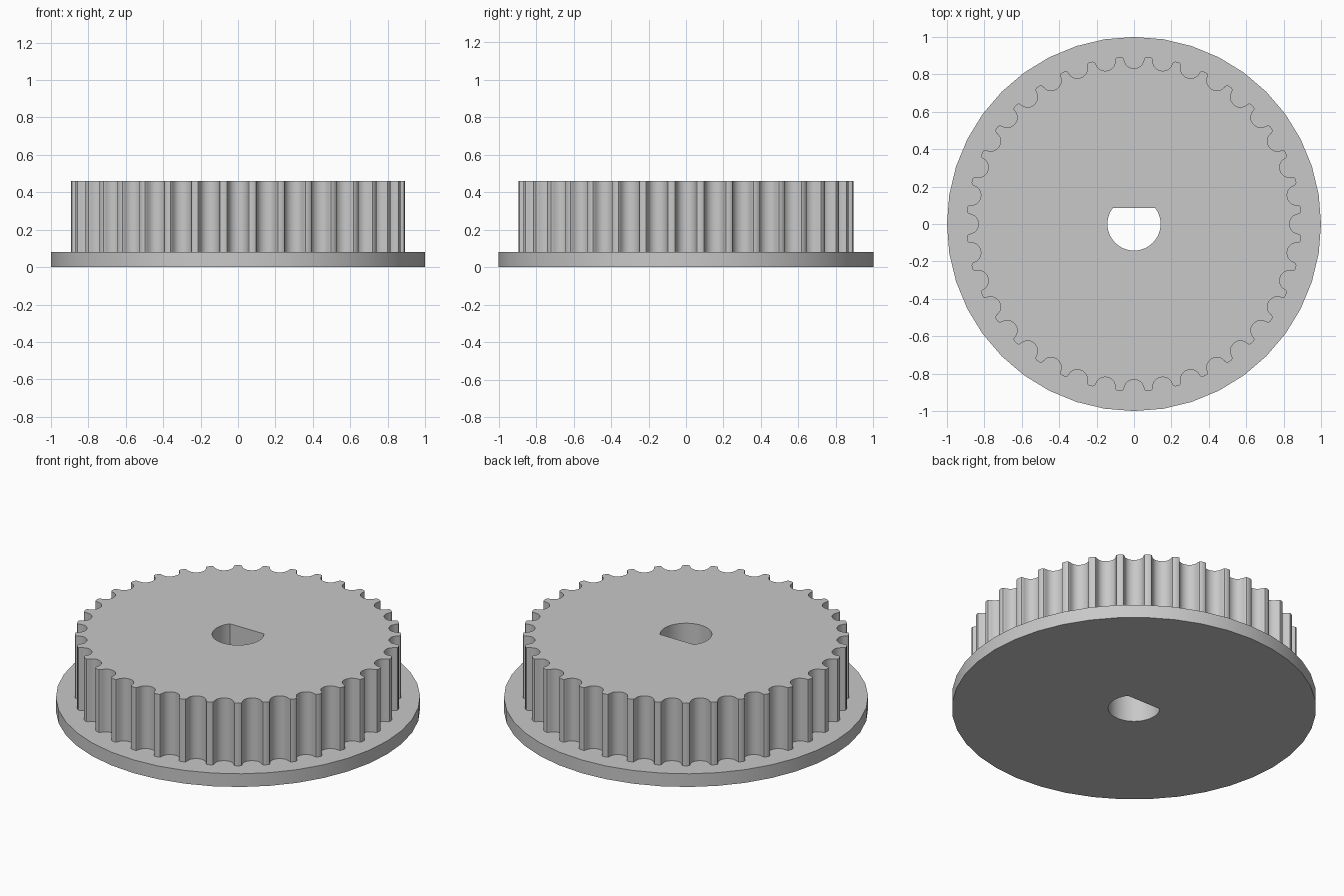
import bpy, bmesh, math
from mathutils import Vector, Matrix

cube = bpy.data.objects.get("Cube")
if cube:
    bpy.data.objects.remove(cube)

TEETH = 36
TIP_RADIUS = 0.896
FLANGE_TOP = 0.08
TOP = 0.46
BORE_RADIUS = 0.142
BORE_FLAT = 0.085

grey = bpy.data.materials.new("plain grey")
grey.use_nodes = True
colour = (0.58, 0.58, 0.58, 1)
grey.diffuse_color = colour
grey.node_tree.nodes["Principled BSDF"].inputs["Base Color"].default_value = colour


def circle(radius, sides):
    return [Vector((radius * math.cos(i * math.tau / sides),
                    radius * math.sin(i * math.tau / sides))) for i in range(sides)]


def bore_outline(sides=48):
    # D-shaped shaft hole: an arc running under a flat
    start = math.pi - math.asin(BORE_FLAT / BORE_RADIUS)
    sweep = math.tau - (math.pi - 2 * math.asin(BORE_FLAT / BORE_RADIUS))
    return [Vector((BORE_RADIUS * math.cos(start + sweep * i / sides),
                    BORE_RADIUS * math.sin(start + sweep * i / sides)))
            for i in range(sides + 1)]


def toothed_outline():
    # Half of one groove: (offset from its centre line, depth below the tip)
    half = [(0.068, 0.0), (0.0588, 0.003), (0.0543, 0.0104), (0.0525, 0.019),
            (0.0497, 0.0274), (0.0458, 0.0355), (0.041, 0.0432),
            (0.0325, 0.051), (0.0225, 0.0566), (0.0115, 0.06)]
    groove = half + [(0, 0.0612)] + [(-x, d) for x, d in reversed(half)]
    rim = math.sqrt(TIP_RADIUS ** 2 - half[0][0] ** 2)
    points = []
    for i in range(TEETH):
        turn = Matrix.Rotation(i * math.tau / TEETH, 2)
        points += [turn @ Vector((rim - d, -x)) for x, d in groove]
    return points


def plate(name, outer, z0, z1):
    # Extrude an outline with the shaft hole through it
    bm = bmesh.new()
    edges = []
    for loop in (outer, bore_outline()):
        verts = [bm.verts.new((p.x, p.y, z0)) for p in loop]
        edges += [bm.edges.new((verts[i - 1], v)) for i, v in enumerate(verts)]
    bmesh.ops.triangle_fill(bm, edges=edges, use_beauty=True, normal=(0, 0, 1))
    raised = bmesh.ops.extrude_face_region(bm, geom=bm.faces[:], use_keep_orig=True)
    top = [g for g in raised["geom"] if isinstance(g, bmesh.types.BMVert)]
    bmesh.ops.translate(bm, verts=top, vec=(0, 0, z1 - z0))
    bmesh.ops.recalc_face_normals(bm, faces=bm.faces[:])
    mesh = bpy.data.meshes.new(name)
    bm.to_mesh(mesh)
    bm.free()
    mesh.materials.append(grey)
    obj = bpy.data.objects.new(name, mesh)
    bpy.context.collection.objects.link(obj)
    bpy.ops.object.select_all(action="DESELECT")
    obj.select_set(True)
    bpy.context.view_layer.objects.active = obj
    bpy.ops.object.shade_smooth_by_angle(angle=math.radians(30))
    return obj


# Bottom flange and toothed belt wheel
plate("flange", circle(1.0, 40), 0, FLANGE_TOP)
plate("toothed_wheel", toothed_outline(), FLANGE_TOP, TOP)
